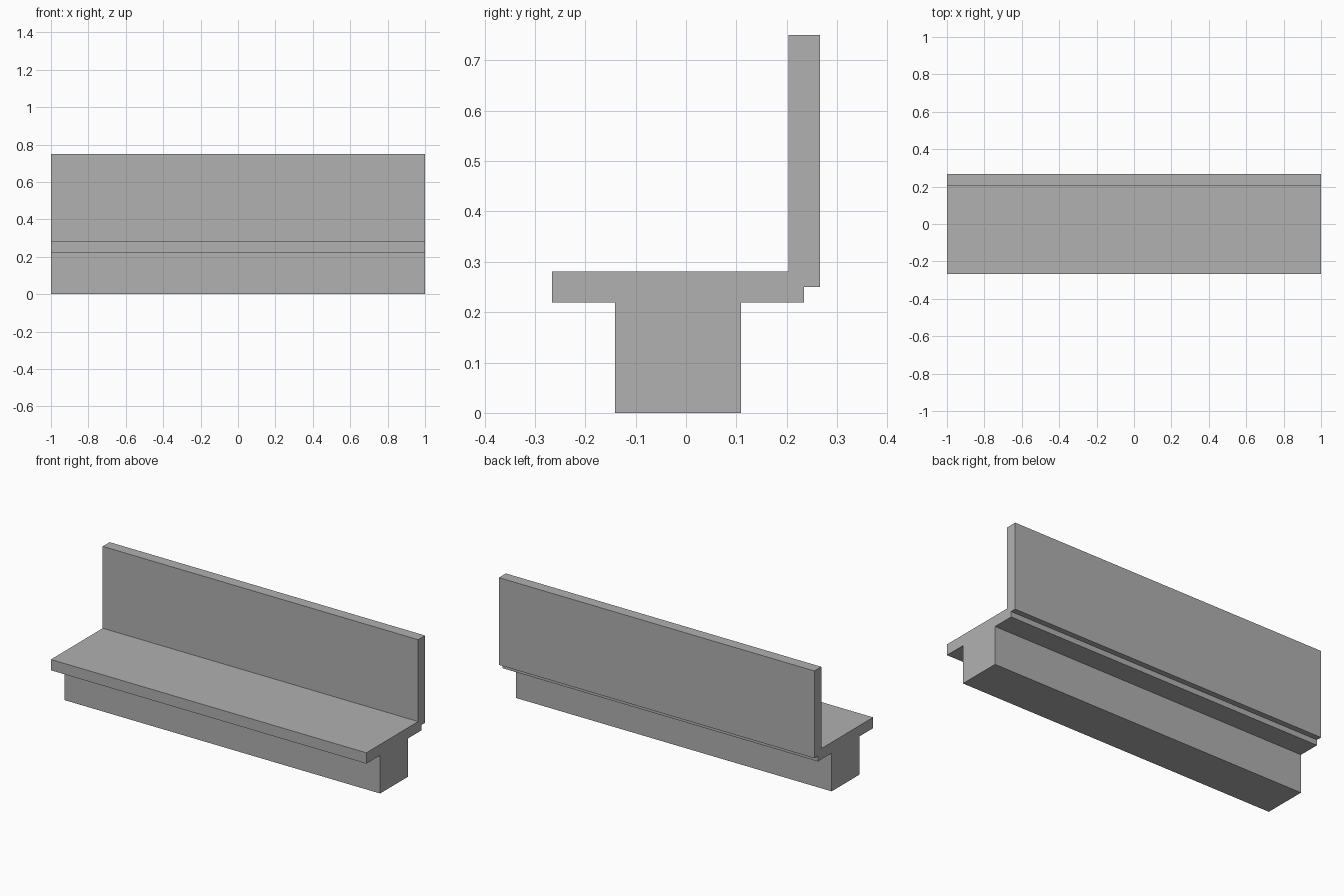
import bpy
import bmesh

cube = bpy.data.objects.get("Cube")
if cube:
    bpy.data.objects.remove(cube, do_unlink=True)

HALF_LENGTH = 1.0

grey = bpy.data.materials.new("plain grey")
grey.use_nodes = True
colour = (0.44, 0.44, 0.44, 1)
grey.diffuse_color = colour
grey.node_tree.nodes["Principled BSDF"].inputs["Base Color"].default_value = colour


def extrude_profile(name, profile):
    """Sweep a (y, z) outline along the whole length of the bench."""
    bm = bmesh.new()
    face = bm.faces.new([bm.verts.new((-HALF_LENGTH, y, z)) for y, z in profile])
    swept = bmesh.ops.extrude_face_region(bm, geom=[face])["geom"]
    verts = [v for v in swept if isinstance(v, bmesh.types.BMVert)]
    bmesh.ops.translate(bm, verts=verts, vec=(2 * HALF_LENGTH, 0, 0))
    bmesh.ops.recalc_face_normals(bm, faces=bm.faces)
    mesh = bpy.data.meshes.new(name)
    bm.to_mesh(mesh)
    bm.free()
    mesh.materials.append(grey)
    obj = bpy.data.objects.new(name, mesh)
    bpy.context.collection.objects.link(obj)
    return obj


def rectangle(y0, y1, z0, z1):
    return [(y0, z0), (y1, z0), (y1, z1), (y0, z1)]


# Plinth under the seat
extrude_profile("base", rectangle(-0.141, 0.109, 0, 0.219))

# Seat slab, with a rebate along its rear edge for the backrest
extrude_profile("seat", [(-0.266, 0.219), (0.234, 0.219), (0.234, 0.25),
                         (0.203, 0.25), (0.203, 0.281), (-0.266, 0.281)])

# Upright board sitting in the rebate and overhanging the rear
extrude_profile("backrest", rectangle(0.203, 0.266, 0.25, 0.75))
